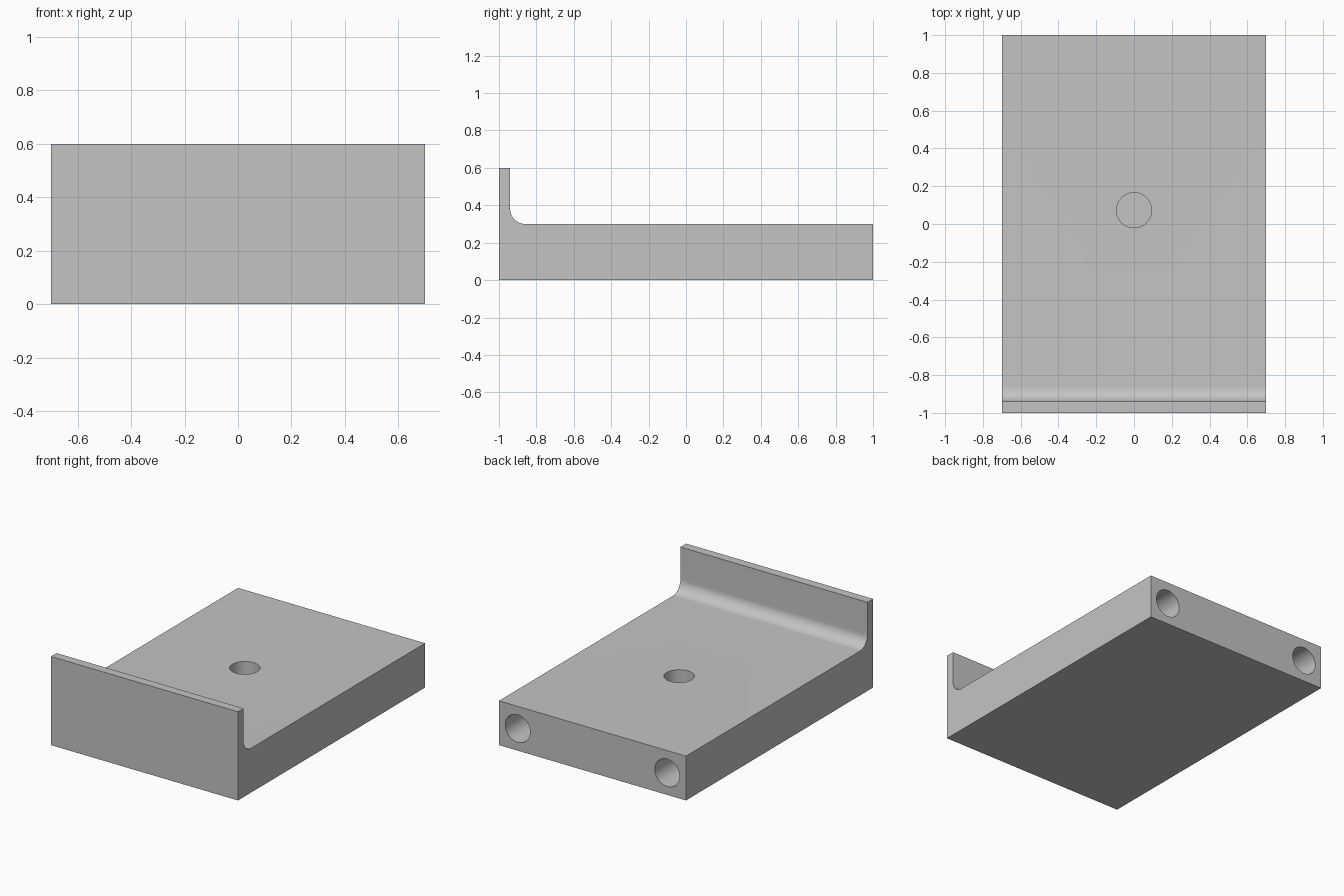
import bpy, bmesh, math
from mathutils import Matrix, Vector

cube = bpy.data.objects.get("Cube")
if cube:
    bpy.data.objects.remove(cube, do_unlink=True)

HALF_W, HALF_L = 0.7, 1.0
FLOOR, WALL_TOP, WALL_Y = 0.3, 0.6, -0.94
FILLET, HOLE_R = 0.08, 0.093

grey = bpy.data.materials.new("plain grey")
grey.use_nodes = True
colour = (0.55, 0.55, 0.55, 1)
grey.diffuse_color = colour
grey.node_tree.nodes["Principled BSDF"].inputs["Base Color"].default_value = colour


def add_object(name, bm):
    bmesh.ops.recalc_face_normals(bm, faces=bm.faces)
    mesh = bpy.data.meshes.new(name)
    bm.to_mesh(mesh)
    bm.free()
    mesh.materials.append(grey)
    obj = bpy.data.objects.new(name, mesh)
    bpy.context.collection.objects.link(obj)
    return obj


def make_bracket():
    # Side profile with a rounded inside corner, extruded across the width
    profile = [(-HALF_L, 0), (HALF_L, 0), (HALF_L, FLOOR)]
    steps = 16
    for i in range(steps + 1):
        a = math.pi / 2 * i / steps
        profile.append((WALL_Y + FILLET * (1 - math.sin(a)),
                        FLOOR + FILLET * (1 - math.cos(a))))
    profile += [(WALL_Y, WALL_TOP), (-HALF_L, WALL_TOP)]
    bm = bmesh.new()
    face = bm.faces.new([bm.verts.new((-HALF_W, y, z)) for y, z in profile])
    side = bmesh.ops.extrude_face_region(bm, geom=[face])
    verts = [v for v in side["geom"] if isinstance(v, bmesh.types.BMVert)]
    bmesh.ops.translate(bm, verts=verts, vec=(2 * HALF_W, 0, 0))
    return add_object("base_with_end_wall", bm)


def drill(target, mouth, axis, depth):
    # Blind round hole centred on the mouth, going against the axis
    axis = Vector(axis)
    over = 0.05
    centre = Vector(mouth) + axis * (over - depth) / 2
    turn = Vector((0, 0, 1)).rotation_difference(axis).to_matrix().to_4x4()
    bm = bmesh.new()
    bmesh.ops.create_cone(bm, cap_ends=True, segments=64, radius1=HOLE_R,
                          radius2=HOLE_R, depth=depth + over,
                          matrix=Matrix.Translation(centre) @ turn)
    cutter = add_object("hole_cutter", bm)
    cutter.hide_render = True
    mod = target.modifiers.new("hole", "BOOLEAN")
    mod.operation = "DIFFERENCE"
    mod.solver = "EXACT"
    mod.object = cutter
    bpy.context.view_layer.objects.active = target
    bpy.ops.object.modifier_apply(modifier=mod.name)
    bpy.data.objects.remove(cutter, do_unlink=True)


bracket = make_bracket()
bpy.ops.object.select_all(action="DESELECT")
bracket.select_set(True)

# Centre hole in the floor and a pair of holes in the back end
drill(bracket, (0, 0.073, FLOOR), (0, 0, 1), 0.2)
for side in (-1, 1):
    drill(bracket, (side * 0.56, HALF_L, FLOOR / 2), (0, 1, 0), 0.4)

bpy.context.view_layer.objects.active = bracket
bpy.ops.object.shade_smooth_by_angle(angle=math.radians(30))
